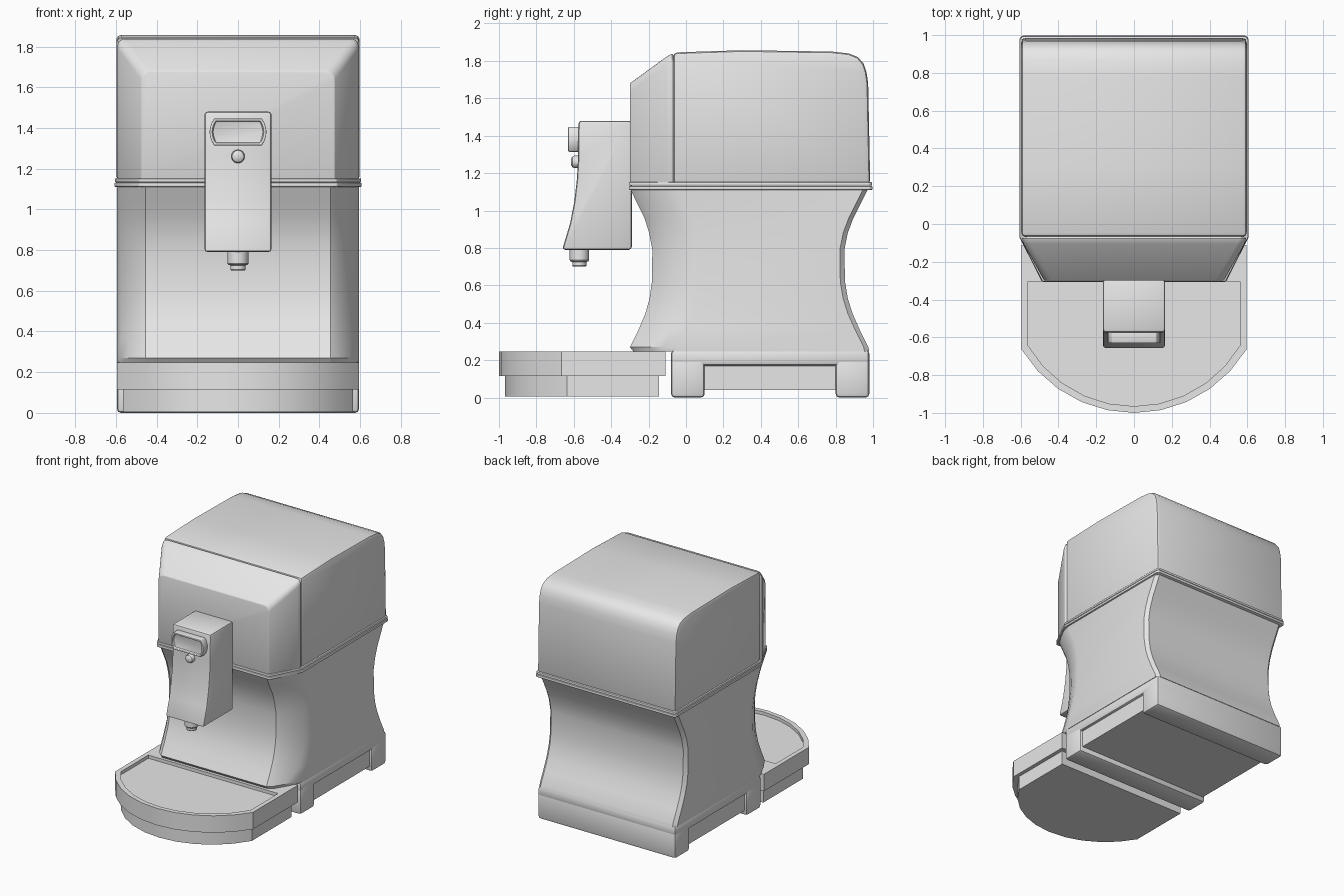
import bpy, bmesh, math

cube = bpy.data.objects.get("Cube")
if cube:
    bpy.data.objects.remove(cube)

grey = bpy.data.materials.new("light_grey")
grey.use_nodes = True
colour = (0.8, 0.8, 0.8, 1)
grey.diffuse_color = colour
grey.node_tree.nodes["Principled BSDF"].inputs["Base Color"].default_value = colour


def finish(name, bm, bevel=0, segments=2):
    """Turn a bmesh into a bevelled, angle-smoothed object."""
    bmesh.ops.recalc_face_normals(bm, faces=bm.faces)
    mesh = bpy.data.meshes.new(name)
    bm.to_mesh(mesh)
    bm.free()
    mesh.materials.append(grey)
    ob = bpy.data.objects.new(name, mesh)
    bpy.context.collection.objects.link(ob)
    bpy.ops.object.select_all(action='DESELECT')
    ob.select_set(True)
    bpy.context.view_layer.objects.active = ob
    if bevel:
        mod = ob.modifiers.new("Bevel", 'BEVEL')
        mod.width = bevel
        mod.segments = segments
        mod.limit_method = 'ANGLE'
        mod.angle_limit = math.radians(40)
        bpy.ops.object.modifier_apply(modifier=mod.name)
    bpy.ops.object.shade_smooth_by_angle(angle=math.radians(32))
    return ob


def loft_bm(rings):
    """Skin a stack of equal-length rings and cap both ends."""
    bm = bmesh.new()
    rows = [[bm.verts.new(p) for p in ring] for ring in rings]
    for a, b in zip(rows, rows[1:]):
        for i in range(len(a)):
            j = (i + 1) % len(a)
            bm.faces.new((a[i], a[j], b[j], b[i]))
    bm.faces.new(rows[0])
    end = bm.faces.new(rows[-1])
    return bm, end


def loft(name, rings, bevel=0, segments=2):
    return finish(name, loft_bm(rings)[0], bevel, segments)


def box(name, x, y0, y1, z0, z1, bevel=0):
    return loft(name, [[(-x, y0, z), (x, y0, z), (x, y1, z), (-x, y1, z)]
                       for z in (z0, z1)], bevel)


def side_profile(name, half_width, profile, bevel):
    return loft(name, [[(x, y, z) for y, z in profile]
                       for x in (-half_width, half_width)], bevel)


def mirrored(half):
    """Complete a plan outline given its +x half, front to back."""
    return half + [(-x, y) for x, y in reversed(half)]


# Waisted body, with softened front corners and chamfered back corners
waist = [(0.245, -0.28, 0.98), (0.27, -0.30, 0.975), (0.36, -0.255, 0.93),
         (0.45, -0.217, 0.89), (0.53, -0.195, 0.865), (0.62, -0.182, 0.85),
         (0.79, -0.18, 0.847), (0.88, -0.197, 0.865), (0.96, -0.222, 0.895),
         (1.04, -0.262, 0.935), (1.12, -0.30, 0.975)]
rings = []
for z, front, back in waist:
    half = [(0.455, front), (0.49, front + 0.03), (0.54, front + 0.11),
            (0.575, front + 0.18), (0.595, front + 0.25),
            (0.595, back - 0.025), (0.57, back)]
    rings.append([(x, y, z) for x, y in mirrored(half)])
loft("body", rings)

# Base with front and back feet and recessed underside
box("base", 0.595, -0.08, 0.98, 0.17, 0.255, 0.02)
box("front_foot", 0.595, -0.08, 0.10, 0, 0.22, 0.02)
box("back_foot", 0.595, 0.80, 0.98, 0, 0.22, 0.02)
box("underside_panel", 0.575, 0.0, 0.9, 0.04, 0.21)

# Double rim between body and head
for label, grow, z0, z1 in (("lower_rim", 0.012, 1.11, 1.131),
                            ("upper_rim", 0.010, 1.133, 1.152)):
    half = [(0.475 + grow, -0.30 - grow / 2), (0.595 + grow, -0.07),
            (0.595 + grow, 0.97 + grow), (0.58 + grow, 0.985 + grow)]
    outline = mirrored(half)
    loft(label, [[(x, y, z) for x, y in outline] for z in (z0, z1)], 0.006)

# Head: main housing with rounded upper back
side_profile("head_housing", 0.597, [
    (-0.068, 1.14), (-0.068, 1.845), (0.3, 1.857), (0.78, 1.85),
    (0.87, 1.84), (0.92, 1.82), (0.95, 1.785), (0.965, 1.74),
    (0.974, 1.68), (0.985, 1.14)], 0.022)


# Head: tapered front cover with rounded upper corners
def arch(half_width, y, top, radius):
    half = [(half_width, 1.14)]
    for i in range(5):
        a = math.radians(22.5 * i)
        half.append((half_width - radius * (1 - math.cos(a)),
                     top - radius * (1 - math.sin(a))))
    return [(x, y, z) for x, z in mirrored(half)]


loft("head_front", [arch(0.475, -0.30, 1.68, 0.045),
                    arch(0.585, -0.105, 1.822, 0.04),
                    arch(0.594, -0.075, 1.84, 0.035),
                    arch(0.575, -0.06, 1.82, 0.035)], 0.006)

# Dispenser arm
side_profile("dispenser", 0.165, [
    (-0.29, 0.79), (-0.29, 1.48), (-0.575, 1.48), (-0.577, 1.28),
    (-0.583, 1.17), (-0.597, 1.05), (-0.62, 0.93), (-0.662, 0.79)], 0.016)

# Display frame with bulging sides and sunken screen
half = []
for i in range(7):
    t = i / 3 - 1
    half.append((0.14 - 0.022 * t * t, 1.38 + 0.066 * t))
outline = mirrored(half)
bm, face = loft_bm([[(x, y, z) for x, z in outline] for y in (-0.56, -0.63)])
bmesh.ops.recalc_face_normals(bm, faces=bm.faces)
bmesh.ops.inset_region(bm, faces=[face], thickness=0.014)
bmesh.ops.inset_region(bm, faces=[face], thickness=0.003, depth=-0.016)
finish("display", bm, 0.004)


# Round parts
def turned(name, stations, centre, axis, count=24):
    rings = []
    for r, h in stations:
        ring = []
        for i in range(count):
            a = 2 * math.pi * i / count
            u, v = r * math.cos(a), r * math.sin(a)
            p = (u, v, h) if axis == 'z' else (u, h, v)
            ring.append(tuple(c + d for c, d in zip(centre, p)))
        rings.append(ring)
    return loft(name, rings)


turned("button", [(0.033, 0.03), (0.033, -0.02), (0.029, -0.029),
                  (0.018, -0.036), (0.006, -0.038)], (0, -0.578, 1.26), 'y')
turned("nozzle", [(0.052, 0.80), (0.052, 0.735), (0.047, 0.728),
                  (0.038, 0.725), (0.038, 0.705), (0.034, 0.70)],
       (0, -0.57, 0), 'z')


# Drip tray: bowed front, recessed top and a smaller foot
def tray_outline(half_width, front, shoulder, back, steps=5):
    sag = shoulder - front
    radius = (half_width ** 2 + sag ** 2) / (2 * sag)
    sweep = math.asin(half_width / radius)
    half = []
    for i in range(steps + 1):
        a = sweep * i / steps
        half.append((radius * math.sin(a), front + radius * (1 - math.cos(a))))
    half.append((half_width, back))
    return half + [(-x, y) for x, y in reversed(half[1:])]


outer = tray_outline(0.595, -1.0, -0.665, -0.11)
inner = tray_outline(0.56, -0.965, -0.645, -0.305)
loft("drip_tray", [[(x, y, z) for x, y in plan] for plan, z in
                   ((outer, 0.115), (outer, 0.247), (inner, 0.247), (inner, 0.222))])
foot = tray_outline(0.565, -0.967, -0.635, -0.145)
loft("tray_foot", [[(x, y, z) for x, y in foot] for z in (0.005, 0.12)])
